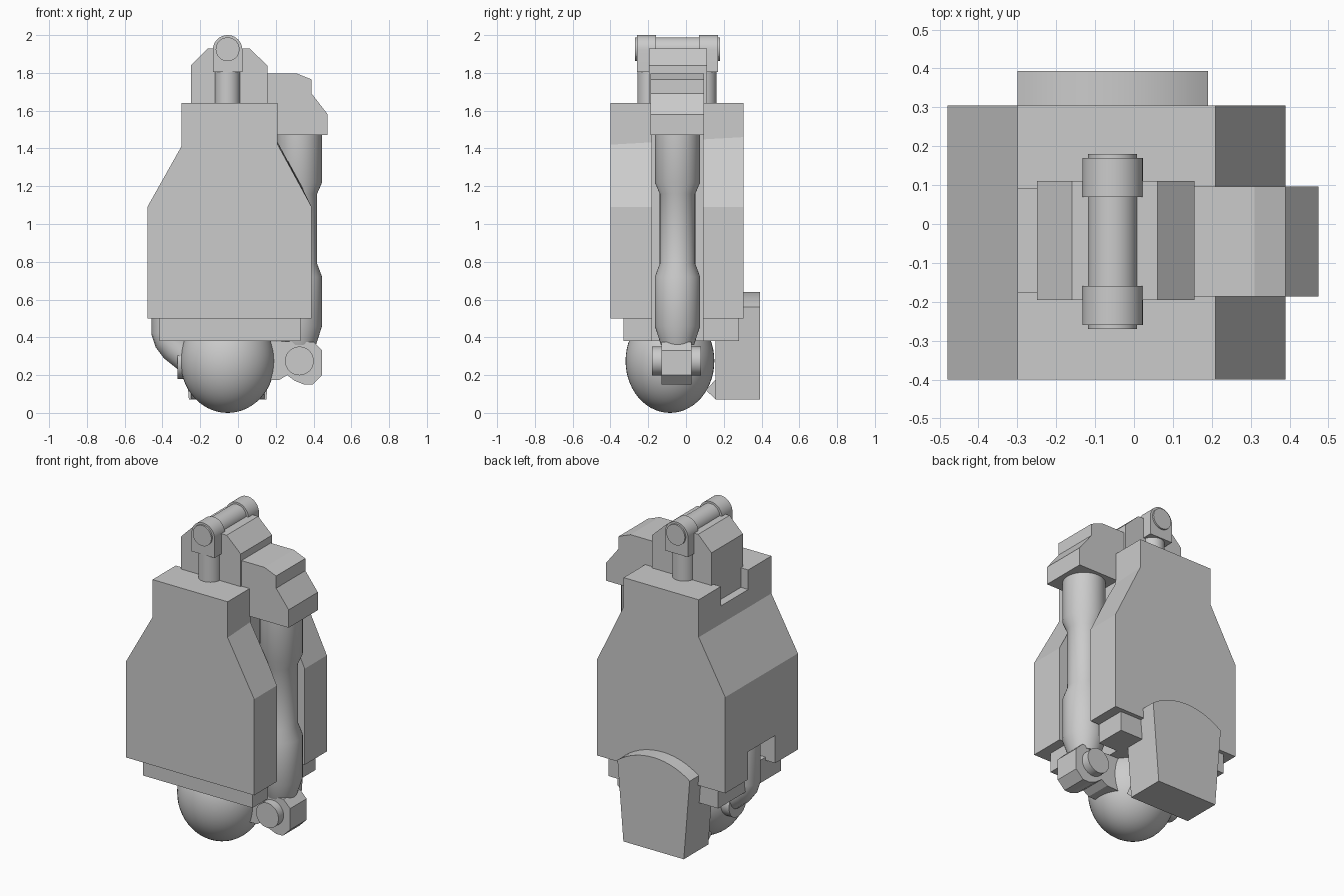
import bpy, bmesh, math
from mathutils import Matrix, Vector

if "Cube" in bpy.data.objects:
    bpy.data.objects.remove(bpy.data.objects["Cube"], do_unlink=True)

grey = bpy.data.materials.new("plain_grey")
grey.use_nodes = True
grey.diffuse_color = (0.6, 0.6, 0.6, 1)
grey.node_tree.nodes["Principled BSDF"].inputs["Base Color"].default_value = (0.6, 0.6, 0.6, 1)

MID_X, MID_Y = -0.055, -0.045      # centre lines shared by the parts
SHAFT_X, JOINT_Z = 0.325, 0.275


def finish(name, bm, smooth=False):
    bmesh.ops.recalc_face_normals(bm, faces=bm.faces)
    mesh = bpy.data.meshes.new(name)
    bm.to_mesh(mesh)
    bm.free()
    ob = bpy.data.objects.new(name, mesh)
    bpy.context.collection.objects.link(ob)
    mesh.materials.append(grey)
    if smooth:
        bpy.ops.object.select_all(action="DESELECT")
        ob.select_set(True)
        bpy.context.view_layer.objects.active = ob
        bpy.ops.object.shade_smooth_by_angle(angle=math.radians(35))
    return ob


def prism(name, profile, lo, hi, axis="Y", smooth=False):
    """Extrude an (x, z) profile along y, or a (y, z) profile along x."""
    bm = bmesh.new()
    place = (lambda p, d: (p[0], d, p[1])) if axis == "Y" else (lambda p, d: (d, p[0], p[1]))
    face = bm.faces.new([bm.verts.new(place(p, lo)) for p in profile])
    new = bmesh.ops.extrude_face_region(bm, geom=[face])["geom"]
    shift = Vector(place((0, 0), hi - lo))
    bmesh.ops.translate(bm, vec=shift, verts=[v for v in new if isinstance(v, bmesh.types.BMVert)])
    return finish(name, bm, smooth)


def box(name, x, y, z):
    return prism(name, [(x[0], z[0]), (x[1], z[0]), (x[1], z[1]), (x[0], z[1])], *y)


def cylinder(name, start, end, radius):
    start, end = Vector(start), Vector(end)
    axis = end - start
    bm = bmesh.new()
    turn = axis.to_track_quat("Z", "Y").to_matrix().to_4x4()
    bmesh.ops.create_cone(bm, cap_ends=True, segments=40, radius1=radius, radius2=radius,
                          depth=axis.length, matrix=Matrix.Translation((start + end) / 2) @ turn)
    return finish(name, bm, True)


def cut(target, cutters):
    """Subtract the cutters and bake the result."""
    for c in cutters:
        mod = target.modifiers.new("cut", "BOOLEAN")
        mod.operation, mod.solver, mod.object = "DIFFERENCE", "EXACT", c
    graph = bpy.context.evaluated_depsgraph_get()
    baked = bpy.data.meshes.new_from_object(target.evaluated_get(graph))
    target.modifiers.clear()
    target.data = baked
    for c in cutters:
        bpy.data.objects.remove(c, do_unlink=True)


def arc(cx, cz, r, a0, a1, n=20):
    steps = [math.radians(a0 + (a1 - a0) * i / n) for i in range(n + 1)]
    return [(cx + r * math.cos(a), cz + r * math.sin(a)) for a in steps]


# Main body with a shaft channel and two notches on the opposite side
body = prism("body", [(-0.48, 0.5), (0.39, 0.5), (0.39, 1.09), (0.21, 1.42), (0.21, 1.64),
                      (-0.3, 1.64), (-0.3, 1.41), (-0.48, 1.09)], -0.4, 0.305)
for v in body.data.vertices:       # the rear shoulder sits slightly higher
    if v.co.y > 0 and abs(v.co.z - 1.42) < 0.005:
        v.co.z = 1.46
cut(body, [box("channel_cutter", (0.2, 0.7), (-0.18, 0.09), (0.3, 1.55)),
           box("top_notch_cutter", (-0.7, -0.25), (-0.175, 0.09), (1.52, 1.8)),
           box("pipe_notch_cutter", (-0.7, -0.29), (-0.18, 0.085), (0.4, 0.67))])

# Slab under the body
slab = box("lower_slab", (-0.415, 0.33), (-0.33, 0.28), (0.38, 0.52))
cut(slab, [box("slab_cutter", (0.2, 0.7), (-0.18, 0.09), (0.2, 0.8))])

# Ball under the slab
bm = bmesh.new()
bmesh.ops.create_uvsphere(bm, u_segments=48, v_segments=28, radius=1)
bmesh.ops.scale(bm, vec=(0.25, 0.235, 0.275), verts=bm.verts)
bmesh.ops.translate(bm, vec=(MID_X, -0.085, 0.275), verts=bm.verts)
finish("ball", bm, True)

# Upper housings
prism("top_housing", [(-0.25, 1.45), (0.155, 1.45), (0.155, 1.84), (0.06, 1.93),
                      (-0.16, 1.93), (-0.25, 1.84)], -0.195, 0.11)
prism("shaft_housing", [(0.1, 1.47), (0.475, 1.47), (0.475, 1.58), (0.39, 1.69),
                        (0.39, 1.765), (0.31, 1.797), (0.1, 1.797)], -0.187, 0.096)

# Top handle: two posts with rounded brackets, joined by a crossbar
for side, lo, hi, post_y in (("front", -0.26, -0.16, -0.19), ("rear", 0.07, 0.17, 0.095)):
    cylinder(side + "_post", (MID_X, post_y, 1.6), (MID_X, post_y, 1.85), 0.067)
    prism(side + "_bracket", [(MID_X - 0.078, 1.805), (MID_X + 0.078, 1.805)]
          + arc(MID_X, 1.922, 0.078, 0, 180), lo, hi, smooth=True)
cylinder("crossbar", (MID_X, -0.27, 1.925), (MID_X, 0.18, 1.925), 0.063)

# Waisted shaft, spun from a radius profile
bm = bmesh.new()
outline = [(0, 0.36), (0.088, 0.36), (0.12, 0.46), (0.12, 0.72), (0.094, 0.79),
           (0.094, 1.16), (0.12, 1.22), (0.12, 1.5), (0, 1.5)]
verts = [bm.verts.new((SHAFT_X + r, MID_Y, z)) for r, z in outline]
edges = [bm.edges.new(pair) for pair in zip(verts, verts[1:])]
bmesh.ops.spin(bm, geom=verts + edges, cent=(SHAFT_X, MID_Y, 0), axis=(0, 0, 1),
               angle=math.tau, steps=40)
bmesh.ops.remove_doubles(bm, verts=bm.verts, dist=0.0005)
finish("shaft", bm, True)

# Joint between the shaft and the ball
prism("joint_block", [(0.1, 0.17), (0.22, 0.175), (0.26, 0.2), (0.3, 0.17), (0.35, 0.15),
                      (0.395, 0.15), (0.445, 0.2), (0.445, 0.33), (0.4, 0.375), (0.1, 0.38)],
      -0.13, 0.03)
cylinder("joint_pin", (SHAFT_X, -0.18, JOINT_Z), (SHAFT_X, 0.08, JOINT_Z), 0.076)

# Bent pipe and its collar on the other side
curve = bpy.data.curves.new("side_pipe", "CURVE")
curve.dimensions = "3D"
curve.bevel_depth, curve.bevel_resolution, curve.use_fill_caps = 0.08, 6, True
spline = curve.splines.new("POLY")
path = [(-0.38, 0.7), (-0.38, 0.43), (-0.365, 0.385), (-0.335, 0.345), (-0.24, 0.27)]
spline.points.add(len(path) - 1)
for point, (x, z) in zip(spline.points, path):
    point.co = (x, MID_Y, z, 1)
spline.use_smooth = True
curve.materials.append(grey)
bpy.context.collection.objects.link(bpy.data.objects.new("side_pipe", curve))
cylinder("pipe_collar", (-0.32, MID_Y, 0.265), (-0.22, MID_Y, 0.265), 0.085)

# Rear pad with an arched top and a small wedge toward the ball
arch_r = 0.415
arch = arc(MID_X, 0.64 - arch_r, arch_r, 53.8, 126.2, 16)
prism("rear_pad", [(-0.26, 0.07), (0.15, 0.07)] + arch, 0.155, 0.393, smooth=True)
prism("pad_wedge", [(0.16, 0.07), (0.105, 0.12), (0.16, 0.18)], -0.25, 0.14, axis="X")
